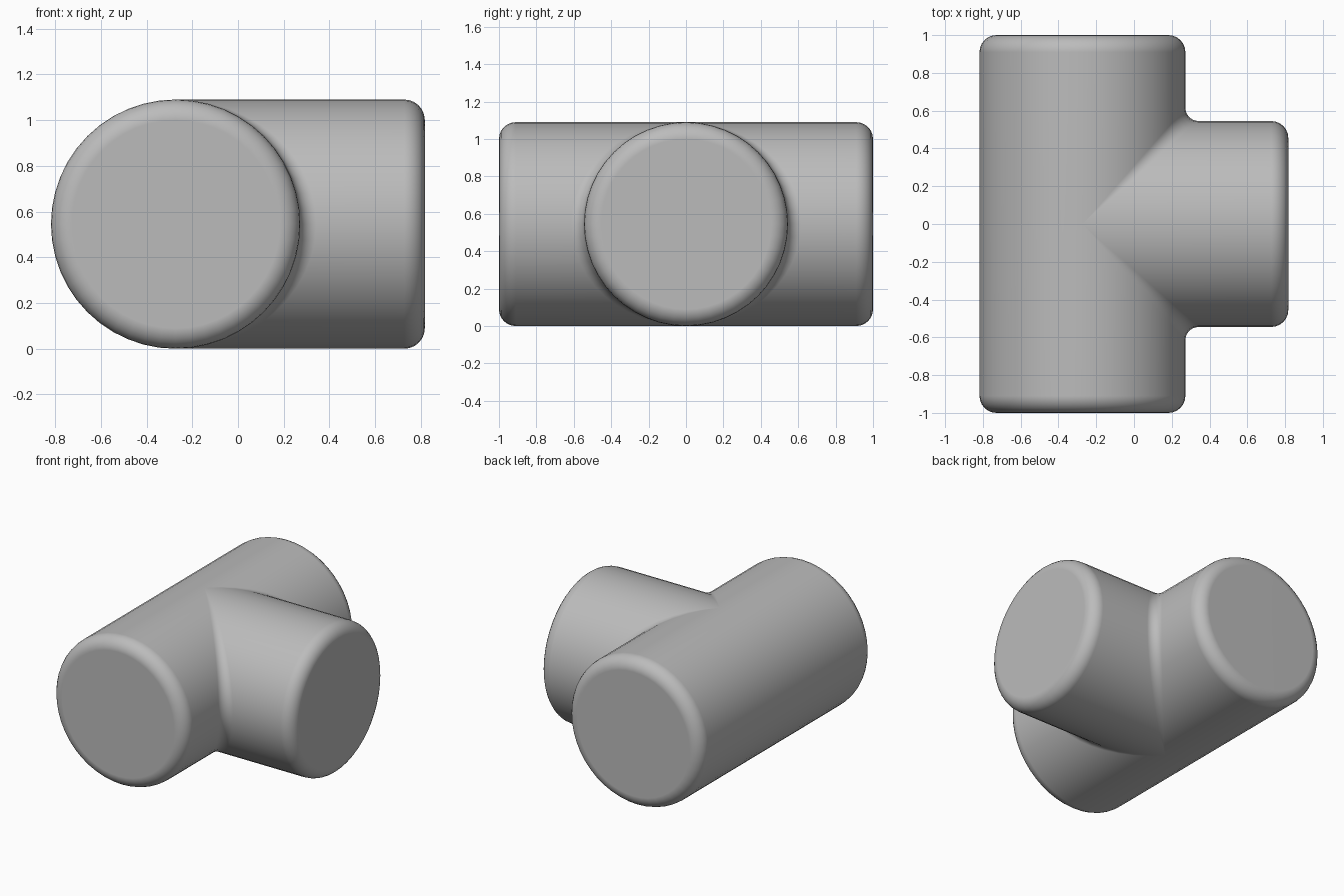
import bpy, bmesh
from math import sin, cos, pi
from mathutils import Vector

if "Cube" in bpy.data.objects:
    bpy.data.objects.remove(bpy.data.objects["Cube"], do_unlink=True)

R = 0.545        # pipe radius
AXIS_X = -0.273  # x of the main pipe's axis
HALF = 1.0       # half length of the main pipe
REACH = 1.09     # branch length from the main axis
RIM = 0.09       # rounding of the open ends
FILLET = 0.07    # rounding of the inner corner
STEPS = 24       # segments around half a pipe
ARC = 6          # segments in each rounding


def rim(a, length, along_x=False):
    """Rounded end of a pipe at angle a, running from the wall to the end face."""
    pts = []
    for i in range(ARC + 1):
        t = i / ARC * pi / 2
        r = R - RIM * (1 - cos(t))
        d = length - RIM * (1 - sin(t))
        pts.append((d, r * cos(a), r * sin(a)) if along_x else (r * cos(a), d, r * sin(a)))
    return pts


def corner(a):
    """Rolling-ball fillet between the main pipe and the branch at angle a."""
    n1 = Vector((cos(a), 0, sin(a)))
    n2 = Vector((0, cos(a), sin(a)))
    centre = Vector((cos(a), cos(a), sin(a))) * (R + FILLET) 
    centre.z = (R + FILLET) * sin(a)
    if cos(a) < 1e-4:
        return [Vector((0, 0, R * sin(a)))] * (ARC + 1)
    return [centre - FILLET * n1.slerp(n2, i / ARC) for i in range(ARC + 1)]


def skin(bm, rows):
    """Quads between neighbouring section lines."""
    grid = [[bm.verts.new(p) for p in row] for row in rows]
    for r0, r1 in zip(grid, grid[1:]):
        for j in range(len(r0) - 1):
            bm.faces.new((r0[j], r0[j + 1], r1[j + 1], r1[j]))


bm = bmesh.new()
angles = [-pi / 2 + pi * i / STEPS for i in range(STEPS + 1)]

# Branch side: main end, fillet and branch end in one sweep
skin(bm, [rim(a, HALF)[::-1] + corner(a) + rim(a, REACH, True) for a in angles])
# Plain back half of the main pipe
skin(bm, [rim(a + pi, HALF)[::-1] + [(R * cos(a + pi), 0, R * sin(a + pi))] for a in angles])

# Mirror front to back, weld and close the ends
copy = bmesh.ops.duplicate(bm, geom=bm.verts[:] + bm.edges[:] + bm.faces[:])["geom"]
for v in copy:
    if isinstance(v, bmesh.types.BMVert):
        v.co.y = -v.co.y
bmesh.ops.remove_doubles(bm, verts=bm.verts[:], dist=0.0005)
bmesh.ops.holes_fill(bm, edges=[e for e in bm.edges if e.is_boundary], sides=0)
bmesh.ops.recalc_face_normals(bm, faces=bm.faces[:])
bmesh.ops.translate(bm, verts=bm.verts[:], vec=(AXIS_X, 0, R))

mesh = bpy.data.meshes.new("tee_pipe")
bm.to_mesh(mesh)
bm.free()
pipe = bpy.data.objects.new("tee_pipe", mesh)
bpy.context.collection.objects.link(pipe)

# Plain grey
grey = bpy.data.materials.new("plain_grey")
grey.use_nodes = True
grey.diffuse_color = (0.5, 0.5, 0.5, 1)
grey.node_tree.nodes["Principled BSDF"].inputs["Base Color"].default_value = (0.5, 0.5, 0.5, 1)
mesh.materials.append(grey)

# Smooth shading that leaves the end faces flat
bpy.ops.object.select_all(action="DESELECT")
pipe.select_set(True)
bpy.context.view_layer.objects.active = pipe
bpy.ops.object.shade_smooth_by_angle(angle=0.6)
weighted = pipe.modifiers.new("flat_ends", "WEIGHTED_NORMAL")
weighted.keep_sharp = True
